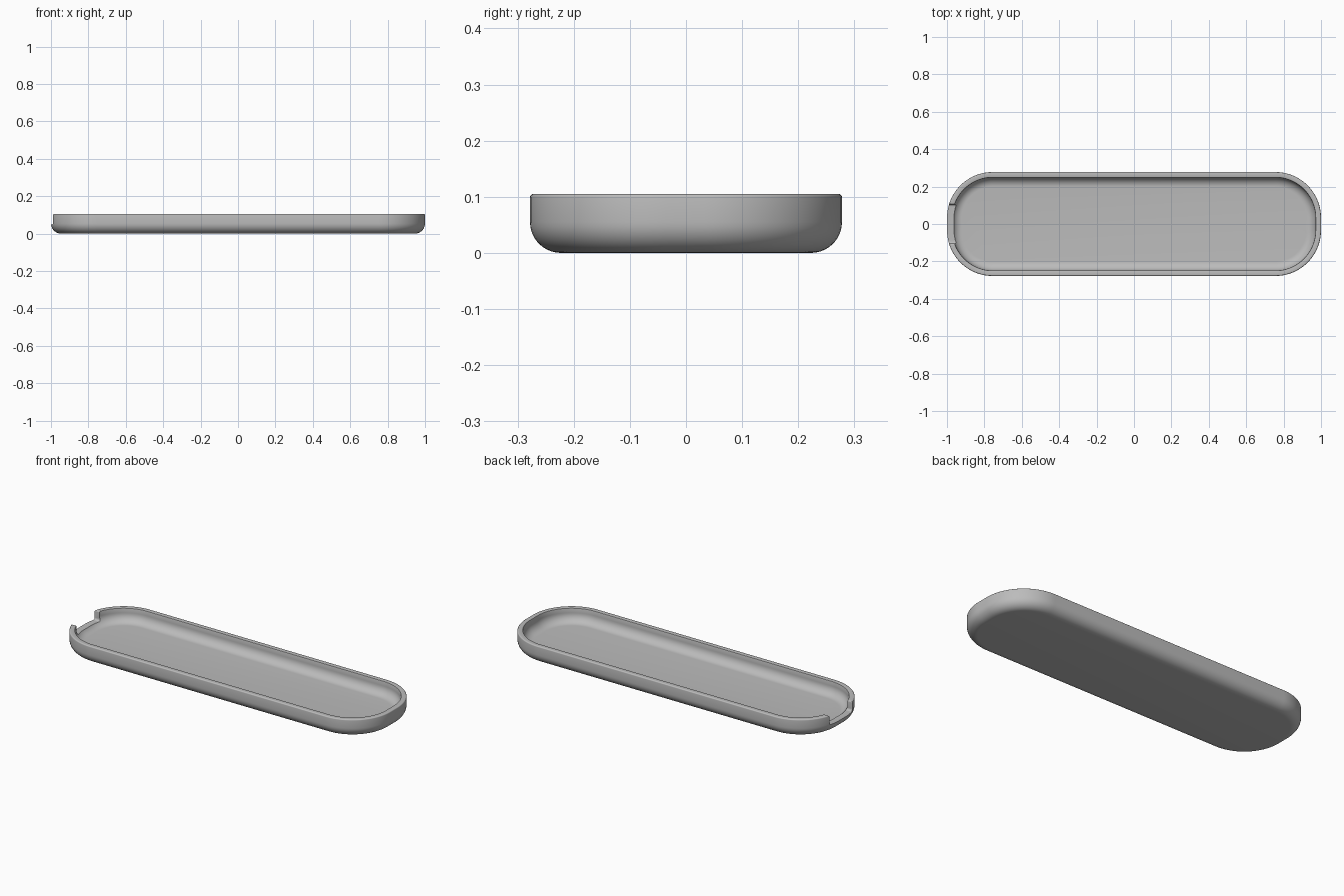
import bpy, bmesh, math

if "Cube" in bpy.data.objects:
    bpy.data.objects.remove(bpy.data.objects["Cube"])

HX, HY, H, R = 1.0, 0.278, 0.105, 0.245   # half length, half width, height, corner radius


def arc(cx, cz, r, a0, a1, n):
    """Points on an arc, angles in degrees."""
    return [(cx + r * math.cos(math.radians(a0 + (a1 - a0) * i / n)),
             cz + r * math.sin(math.radians(a0 + (a1 - a0) * i / n))) for i in range(n + 1)]


def outline(inset, n=24):
    """Rounded rectangle, moved inward by inset."""
    pts = []
    for q, (sx, sy) in enumerate([(1, 1), (-1, 1), (-1, -1), (1, -1)]):
        pts += arc(sx * (HX - R), sy * (HY - R), R - inset, 90 * q, 90 * q + 90, n)
    return pts


def add_object(name, bm):
    bmesh.ops.recalc_face_normals(bm, faces=bm.faces)
    mesh = bpy.data.meshes.new(name)
    bm.to_mesh(mesh)
    bm.free()
    ob = bpy.data.objects.new(name, mesh)
    bpy.context.collection.objects.link(ob)
    return ob


# Wall section (inset, z): outer bottom fillet, rounded lip, inner wall, inner floor fillet
section = arc(0.055, 0.055, 0.055, 270, 180, 10)
section += arc(0.006, H - 0.006, 0.006, 180, 90, 4)
section += arc(0.026, H - 0.003, 0.003, 90, 0, 2)
section += arc(0.079, 0.078, 0.05, 180, 270, 10)

# Tray: section swept round the outline, closed by the base and the floor
bm = bmesh.new()
rings = [[bm.verts.new((x, y, z)) for x, y in outline(d)] for d, z in section]
n = len(rings[0])
for a, b in zip(rings, rings[1:]):
    for i in range(n):
        j = (i + 1) % n
        bm.faces.new((a[i], a[j], b[j], b[i]))
bm.faces.new(rings[0])
bm.faces.new(rings[-1])
tray = add_object("tray", bm)

# Notch cutter: filleted slot through the left end wall
half = arc(0.093, 0.062, 0.012, 270, 360, 5) + arc(0.113, H - 0.008, 0.008, 180, 90, 5) + [(0.113, 0.15)]
profile = half + [(-y, z) for y, z in reversed(half)]
bm = bmesh.new()
ends = [[bm.verts.new((x, y, z)) for y, z in profile] for x in (-1.1, -0.9)]
for i in range(len(profile)):
    j = (i + 1) % len(profile)
    bm.faces.new((ends[0][i], ends[0][j], ends[1][j], ends[1][i]))
for e in ends:
    bm.faces.new(e)
cutter = add_object("notch_cutter", bm)
cutter.hide_render = True

mod = tray.modifiers.new("notch", 'BOOLEAN')
mod.operation, mod.object, mod.solver = 'DIFFERENCE', cutter, 'EXACT'
bpy.context.view_layer.objects.active = tray
tray.select_set(True)
bpy.ops.object.modifier_apply(modifier=mod.name)
bpy.data.objects.remove(cutter)

# Finish
mat = bpy.data.materials.new("grey")
mat.diffuse_color = (0.5, 0.5, 0.5, 1)
mat.use_nodes = True
mat.node_tree.nodes["Principled BSDF"].inputs["Base Color"].default_value = mat.diffuse_color
tray.data.materials.clear()
tray.data.materials.append(mat)
bpy.ops.object.shade_smooth_by_angle(angle=math.radians(35))
